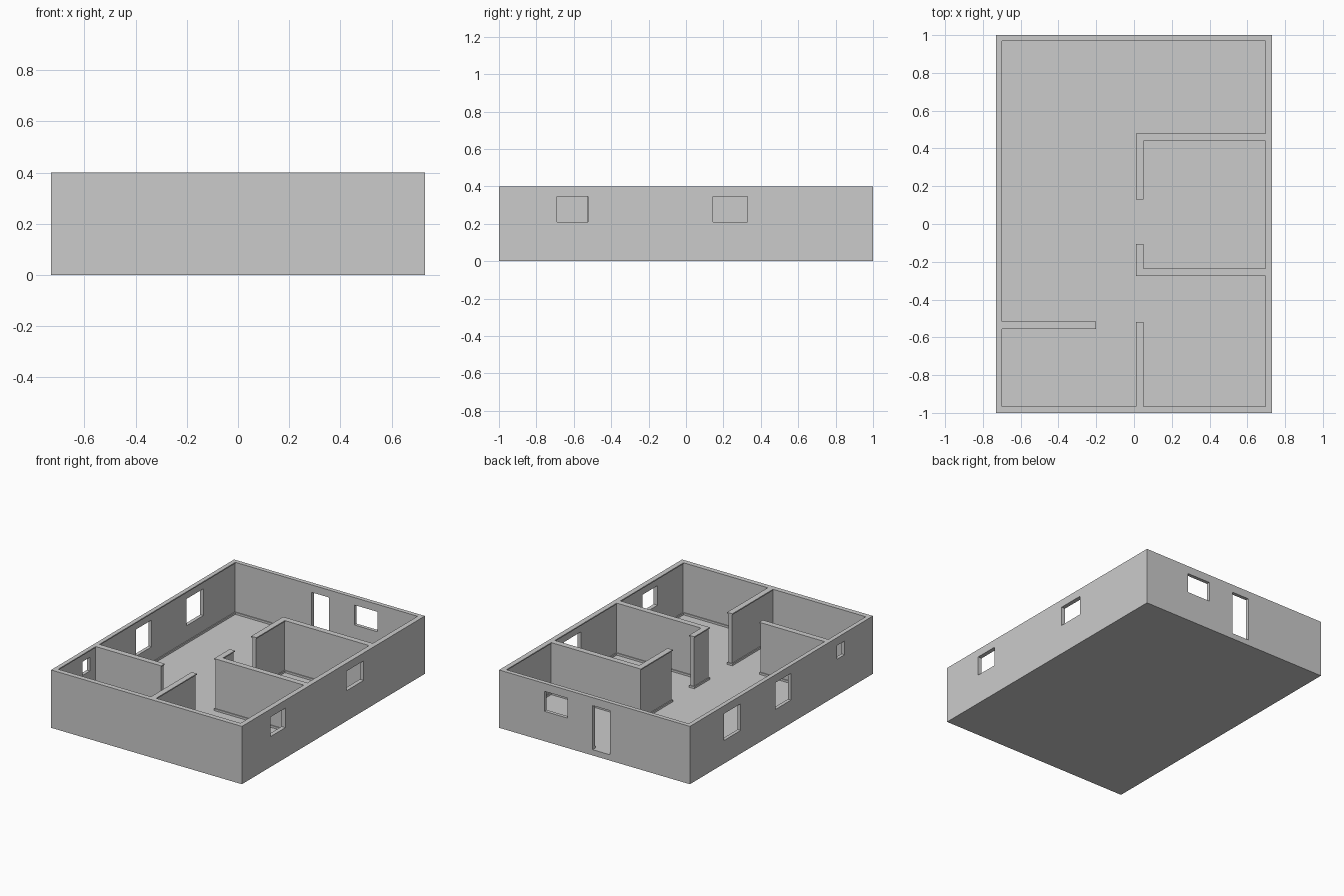
import bpy, bmesh
from mathutils import Vector

if "Cube" in bpy.data.objects:
    bpy.data.objects.remove(bpy.data.objects["Cube"])

W, L, H = 0.73, 1.0, 0.40      # half width, half length, wall height
FLOOR = 0.04
INSET = 0.006                  # wall faces sit back from skirting and top rim

# Floor-plan outline of the open interior (counter-clockwise)
PLAN = [(-.70, -.965), (.01, -.965), (.01, -.52), (.05, -.52), (.05, -.965),
        (.695, -.965), (.695, -.275), (.01, -.275), (.01, -.105), (.05, -.105),
        (.05, -.235), (.695, -.235), (.695, .44), (.05, .44), (.05, .13),
        (.01, .13), (.01, .48), (.695, .48), (.695, .97), (-.70, .97),
        (-.70, -.515), (-.20, -.515), (-.20, -.555), (-.70, -.555)]


def add_object(name, bm):
    bmesh.ops.recalc_face_normals(bm, faces=bm.faces)
    mesh = bpy.data.meshes.new(name)
    bm.to_mesh(mesh)
    bm.free()
    obj = bpy.data.objects.new(name, mesh)
    bpy.context.collection.objects.link(obj)
    return obj


def add_box(bm, x0, x1, y0, y1, z0, z1):
    vs = bmesh.ops.create_cube(bm, size=1)["verts"]
    for v in vs:
        v.co = ((x0 + x1) / 2 + v.co.x * (x1 - x0),
                (y0 + y1) / 2 + v.co.y * (y1 - y0),
                (z0 + z1) / 2 + v.co.z * (z1 - z0))


def offset(points, d):
    """Push a right-angled outline outwards by d."""
    out = []
    n = len(points)
    for i in range(n):
        p, a, b = (Vector(points[j % n]) for j in (i, i - 1, i + 1))
        e0, e1 = (p - a).normalized(), (b - p).normalized()
        out.append(p + d * (Vector((e0.y, -e0.x)) + Vector((e1.y, -e1.x))))
    return out


# House block
bm = bmesh.new()
add_box(bm, -W, W, -L, L, 0, H)
house = add_object("house_shell", bm)

# Interior cavity: skirting, recessed wall faces, top rim
bm = bmesh.new()
rings = []
for z, d in [(FLOOR, 0), (FLOOR + .014, 0), (FLOOR + .014, INSET),
             (H - .008, INSET), (H - .008, 0), (H + .1, 0)]:
    rings.append([bm.verts.new((p[0], p[1], z)) for p in offset(PLAN, d)])
for lo, hi in zip(rings, rings[1:]):
    for i in range(len(lo)):
        j = (i + 1) % len(lo)
        bm.faces.new((lo[i], lo[j], hi[j], hi[i]))
bm.faces.new(rings[0][::-1])
bm.faces.new(rings[-1])
rooms = add_object("room_cutter", bm)

# Windows and door
bm = bmesh.new()
for y0, y1, z0 in [(-.69, -.525, .21), (.145, .33, .21)]:
    add_box(bm, W - .08, W + .08, y0, y1, z0, .345)
for y0, y1, z0 in [(.445, .63, .16), (-.105, .065, .16), (-.69, -.61, .25)]:
    add_box(bm, -W - .08, -W + .08, y0, y1, z0, .345)
for x0, x1, z0 in [(.207, .384, .207), (-.12, .014, FLOOR)]:
    add_box(bm, x0, x1, L - .08, L + .08, z0, .345)
openings = add_object("opening_cutter", bm)

# Cut and bake the result
for cutter in (rooms, openings):
    cutter.hide_render = True
    mod = house.modifiers.new(cutter.name, 'BOOLEAN')
    mod.operation = 'DIFFERENCE'
    mod.solver = 'EXACT'
    mod.object = cutter
bpy.context.view_layer.update()
deps = bpy.context.evaluated_depsgraph_get()
baked = bpy.data.meshes.new_from_object(house.evaluated_get(deps))
house.modifiers.clear()
house.data = baked
for cutter in (rooms, openings):
    bpy.data.objects.remove(cutter)
